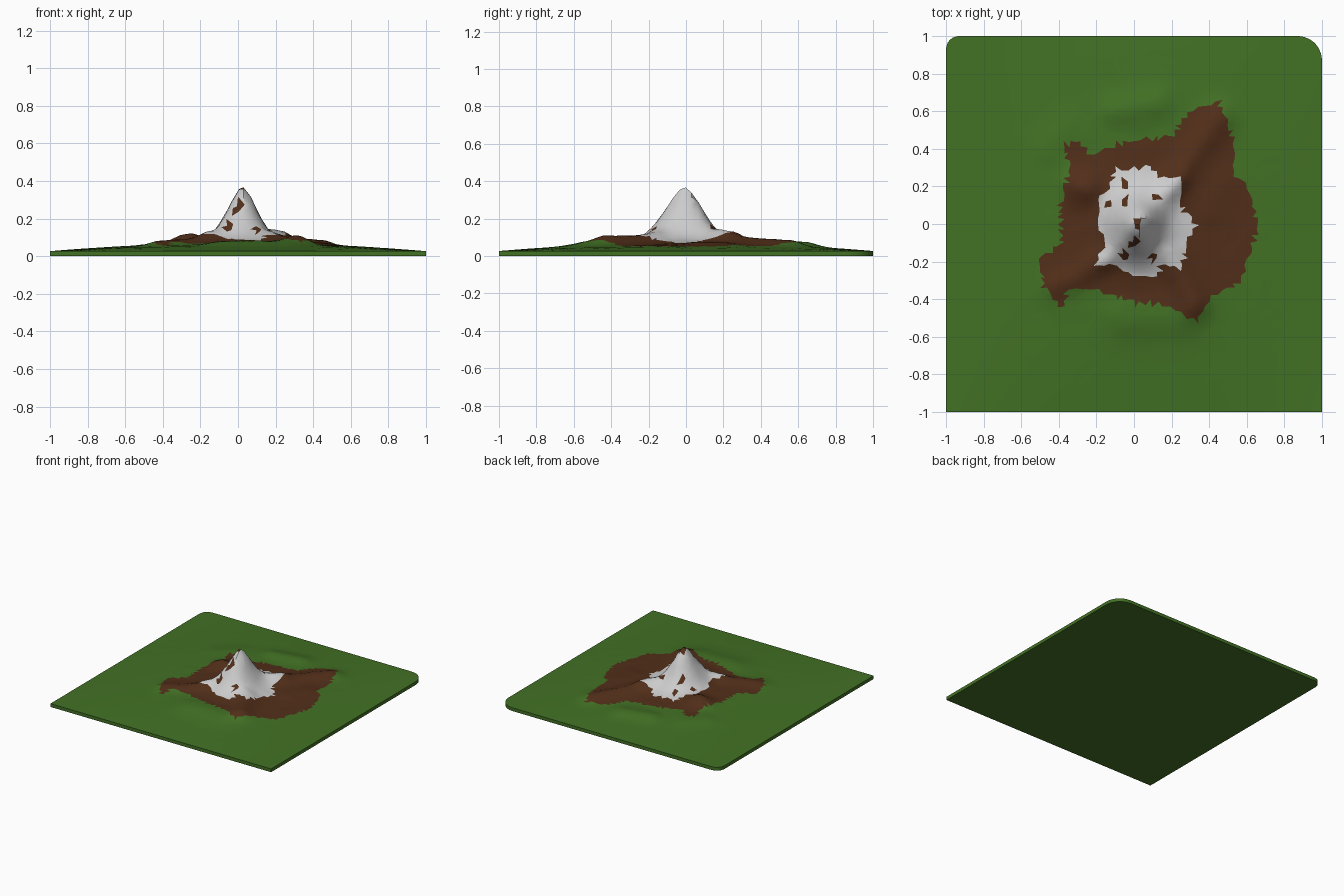
import bpy, bmesh, math, random
from mathutils import Vector, noise

if "Cube" in bpy.data.objects:
    bpy.data.objects.remove(bpy.data.objects["Cube"])

random.seed(4)
N = 64

# Outlines of the bare earth and the snow, seen from above
EARTH = [(.66, 0), (.6, .2), (.53, .28), (.53, .45), (.45, .65), (.29, .6), (.2, .46),
         (0, .45), (-.17, .4), (-.22, .35), (-.3, .44), (-.38, .42), (-.34, .3), (-.39, .12),
         (-.39, -.1), (-.5, -.18), (-.48, -.33), (-.38, -.45), (-.35, -.34), (-.2, -.35),
         (0, -.42), (.15, -.42), (.33, -.52), (.4, -.4), (.55, -.32), (.62, -.15)]
SNOW = [(.33, 0), (.24, .1), (.26, .24), (.15, .24), (.08, .3), (-.1, .29), (-.12, .2),
        (-.18, .15), (-.2, 0), (-.15, -.1), (-.21, -.22), (-.1, -.22), (0, -.28),
        (.12, -.28), (.15, -.22), (.25, -.24), (.28, -.1)]
ROCKS = [(-.05, .22), (-.13, .1), (-.05, .12), (.12, .14), (0, -.1), (-.05, -.17),
         (.1, -.17), (.02, 0)]
# Ridges and mounds: start, end, height, half width
RIDGES = [((.03, 0), (.24, .24), .028, .06), ((.2, .2), (.45, .56), .036, .08),
          ((-.29, .2), (-.25, .19), .050, .08), ((-.15, -.2), (-.42, -.33), .025, .07),
          ((.2, -.18), (.32, -.42), .042, .08), ((-.1, .6), (.12, .64), .024, .08),
          ((-.05, -.5), (.25, -.5), .022, .12), ((-.45, .4), (-.35, .5), .012, .1),
          ((.4, .1), (.45, .2), .012, .1), ((-.08, -.12), (-.18, -.2), .025, .05)]


def inside(x, y, poly):
    hit = False
    for (x1, y1), (x2, y2) in zip(poly, poly[1:] + poly[:1]):
        if (y1 > y) != (y2 > y) and x < (x2 - x1) * (y - y1) / (y2 - y1) + x1:
            hit = not hit
    return hit


def ridge(x, y, a, b, h, w):
    p, a, b = Vector((x, y)), Vector(a), Vector(b)
    d = b - a
    t = max(0, min(1, (p - a).dot(d) / d.length_squared))
    return h * math.exp(-((p - a - d * t).length / w) ** 2)


def height(x, y):
    fall = (1 - x * x) * (1 - y * y)
    z = .027 + .042 * fall
    r = math.hypot((x - .02) / .118, (y + .015) / .15)
    z += .255 * math.exp(-r ** 1.9) + .016 * math.exp(-(r / 2.2) ** 2)
    z += sum(ridge(x, y, *k) for k in RIDGES)
    rough = .006 * math.exp(-((x * x + y * y) / .3))
    return z + rough * noise.noise(Vector((x * 14, y * 14, 0)))


def round_corner(x, y, radius):
    # Pull the back corners in to an arc
    u, v = abs(x) - 1 + radius, y - 1 + radius
    if u > 0 and v > 0:
        k = max(u, v) / math.hypot(u, v)
        return math.copysign(1 - radius + u * k, x), 1 - radius + v * k
    return x, y


def material(name, color):
    m = bpy.data.materials.new(name)
    m.diffuse_color = (*color, 1)
    m.use_nodes = True
    m.node_tree.nodes["Principled BSDF"].inputs["Base Color"].default_value = m.diffuse_color
    return m


# Ground surface
bm = bmesh.new()
bmesh.ops.create_grid(bm, x_segments=N, y_segments=N, size=1)
for v in bm.verts:
    x, y = v.co.x, v.co.y
    if not v.is_boundary:
        x += random.uniform(-.007, .007)
        y += random.uniform(-.007, .007)
    x, y = round_corner(x, y, .07 if x < 0 else .13)
    v.co = (x, y, height(x, y))
bmesh.ops.triangulate(bm, faces=bm.faces[:], quad_method='SHORT_EDGE')

# Grass, earth and snow areas
for f in bm.faces:
    c = f.calc_center_median()
    if inside(c.x, c.y, SNOW):
        bare = any(math.hypot(c.x - a, c.y - b) < .024 for a, b in ROCKS)
        f.material_index = 1 if bare else 2
    elif inside(c.x, c.y, EARTH):
        f.material_index = 1

# Side walls and flat underside
rim = [e for e in bm.edges if e.is_boundary]
ext = bmesh.ops.extrude_edge_only(bm, edges=rim)['geom']
for v in ext:
    if isinstance(v, bmesh.types.BMVert):
        v.co.z = 0
bmesh.ops.contextual_create(bm, geom=[e for e in bm.edges if e.is_boundary])
bmesh.ops.recalc_face_normals(bm, faces=bm.faces[:])

mesh = bpy.data.meshes.new("mountain_terrain")
bm.to_mesh(mesh)
bm.free()
for name, col in (("grass", (.055, .165, .018)), ("earth", (.085, .028, .010)),
                  ("snow", (.62, .62, .62))):
    mesh.materials.append(material(name, col))
terrain = bpy.data.objects.new("mountain_terrain", mesh)
bpy.context.collection.objects.link(terrain)
bpy.context.view_layer.objects.active = terrain
terrain.select_set(True)
bpy.ops.object.shade_smooth_by_angle(angle=math.radians(35))
